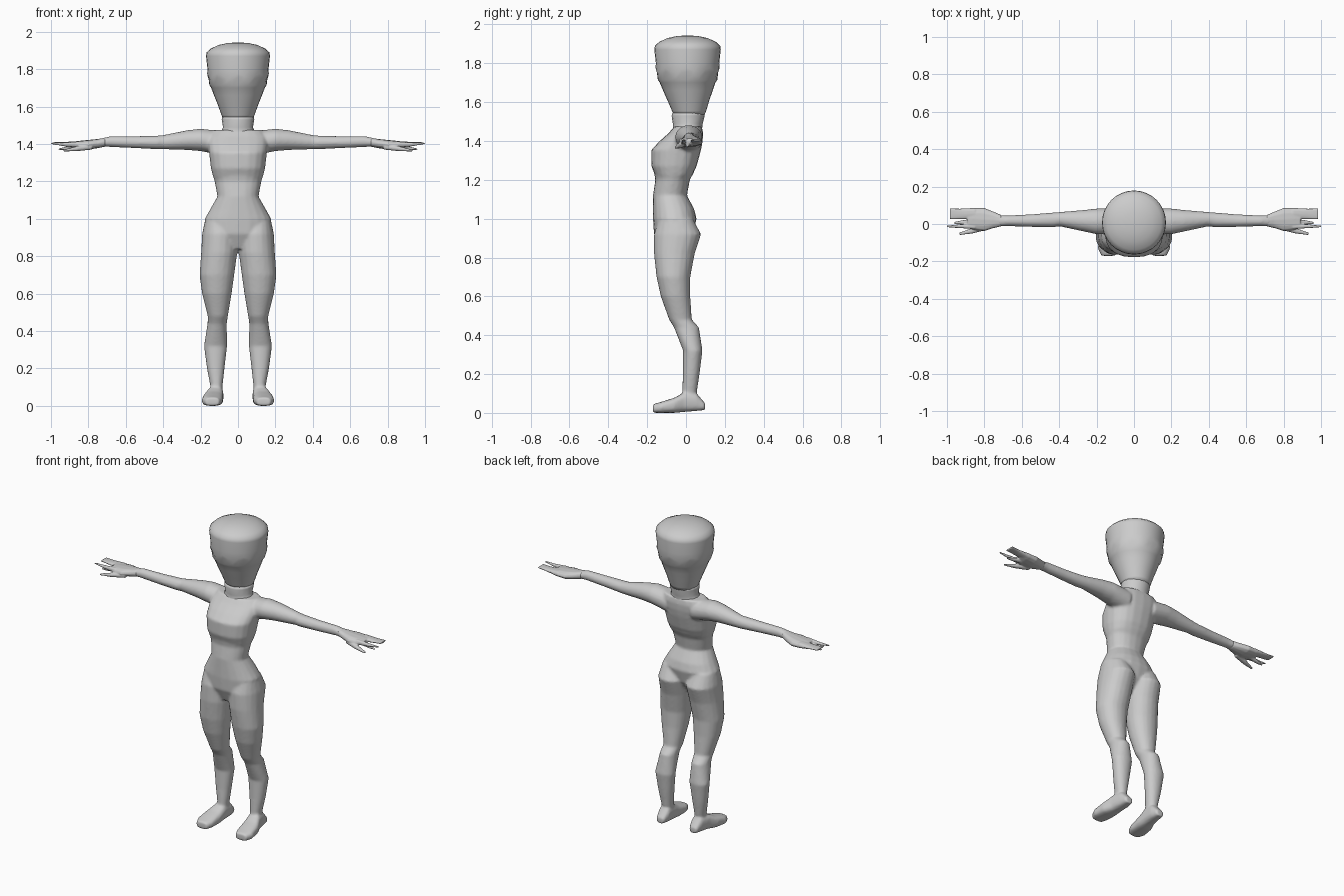
import bpy, bmesh, math

AXES = {'X': (1, 2, 0), 'Y': (0, 2, 1), 'Z': (0, 1, 2)}  # indices of a, b, t


def loft(bm, axis, sections, sides=20, p=2.0, s=1):
    """Closed skin through rings (t, a_min, a_max, b_min, b_max); s=-1 mirrors in x."""
    ia, ib, it = AXES[axis]
    rings = []
    for t, a0, a1, b0, b1 in sections:
        ring = []
        for i in range(sides):
            ang = 2 * math.pi * i / sides
            c, d = math.cos(ang), math.sin(ang)
            co = [0, 0, 0]
            co[ia] = (a0 + a1) / 2 + (a1 - a0) / 2 * math.copysign(abs(c) ** (2 / p), c)
            co[ib] = (b0 + b1) / 2 + (b1 - b0) / 2 * math.copysign(abs(d) ** (2 / p), d)
            co[it] = t
            co[0] *= s
            ring.append(bm.verts.new(co))
        rings.append(ring)
    faces = [bm.faces.new(rings[0]), bm.faces.new(rings[-1][::-1])]
    for r, q in zip(rings, rings[1:]):
        for i in range(sides):
            j = (i + 1) % sides
            faces.append(bm.faces.new((r[i], q[i], q[j], r[j])))
    bmesh.ops.recalc_face_normals(bm, faces=faces)


def finish(bm, name, voxel=0, smooth=0):
    me = bpy.data.meshes.new(name)
    bm.to_mesh(me)
    bm.free()
    ob = bpy.data.objects.new(name, me)
    bpy.context.collection.objects.link(ob)
    if voxel:
        m = ob.modifiers.new("blend", 'REMESH')
        m.mode = 'VOXEL'
        m.voxel_size = voxel
        m.use_smooth_shade = True
        m = ob.modifiers.new("soften", 'SMOOTH')
        m.factor, m.iterations = 0.5, smooth
    for f in me.polygons:
        f.use_smooth = True
    return ob


# body: torso, legs, feet and arms blended into one skin
bm = bmesh.new()
loft(bm, 'Z', [
    (0.84, -.10, .10, -.13, -.02), (0.92, -.17, .17, -.165, .035),
    (1.00, -.178, .178, -.17, .055), (1.05, -.15, .15, -.17, .042),
    (1.12, -.11, .11, -.17, .005), (1.20, -.125, .125, -.158, .02),
    (1.24, -.138, .138, -.165, .042)], p=2.2)
loft(bm, 'Z', [
    (1.22, -.132, .132, -.158, .03), (1.27, -.145, .145, -.178, .055),
    (1.355, -.155, .155, -.178, .078), (1.40, -.16, .16, -.135, .086),
    (1.44, -.16, .16, -.09, .088), (1.475, -.13, .13, -.06, .082)], p=2.4)
leg = [
    (1.00, .03, .175, -.14, .035), (0.92, .0, .192, -.165, .078),
    (0.82, .004, .197, -.165, .045), (0.70, .02, .206, -.152, .022),
    (0.60, .034, .192, -.13, .022), (0.48, .054, .162, -.087, .03),
    (0.44, .06, .163, -.062, .067), (0.32, .058, .182, -.015, .085),
    (0.20, .072, .166, -.016, .07), (0.10, .083, .147, -.02, .055),
    (0.05, .08, .15, -.03, .06)]
foot = [
    (-.17, .10, .175, .0, .045), (-.13, .083, .194, .0, .056),
    (-.06, .078, .186, .0, .078), (-.01, .078, .165, .005, .105),
    (.055, .078, .153, .01, .10), (.098, .09, .142, .015, .05)]
arm = [
    (.09, -.055, .085, 1.34, 1.47), (.20, -.055, .083, 1.362, 1.482),
    (.27, -.04, .075, 1.368, 1.474), (.40, -.012, .064, 1.372, 1.448),
    (.43, -.018, .062, 1.372, 1.445), (.55, -.016, .052, 1.378, 1.442),
    (.68, -.012, .046, 1.384, 1.442), (.735, -.014, .05, 1.386, 1.43)]
for s in (1, -1):
    loft(bm, 'Z', leg, s=s, p=2.1)
    loft(bm, 'Y', foot, s=s, p=2.8)
    loft(bm, 'X', arm, s=s)
finish(bm, "body", 0.008, 5)

# hands: palm, broad finger pair, two single fingers and thumb
hand = [
    [(.71, -.013, .048, 1.386, 1.434), (.75, -.022, .066, 1.378, 1.427),
     (.80, -.038, .086, 1.37, 1.422), (.86, -.03, .086, 1.376, 1.416),
     (.89, -.022, .084, 1.385, 1.412)],
    [(.85, .025, .086, 1.378, 1.416), (.93, .025, .083, 1.392, 1.411),
     (.985, .025, .086, 1.40, 1.41)],
    [(.85, -.028, .0, 1.382, 1.414), (.93, -.022, -.002, 1.388, 1.408),
     (1.0, -.018, -.008, 1.40, 1.408)],
    [(.85, -.002, .028, 1.375, 1.41), (.92, -.003, .02, 1.368, 1.386),
     (.96, .0, .012, 1.368, 1.376)],
    [(.78, -.03, .0, 1.37, 1.40), (.86, -.05, -.02, 1.362, 1.388),
     (.935, -.06, -.046, 1.36, 1.37)]]
for s, side in ((1, "left"), (-1, "right")):
    bm = bmesh.new()
    for part in hand:
        loft(bm, 'X', part, sides=12, p=2.3, s=s)
    finish(bm, side + "_hand", 0.004, 3)

# neck
bm = bmesh.new()
loft(bm, 'Z', [(1.43, -.12, .12, -.08, .085), (1.465, -.092, .092, -.068, .083),
               (1.49, -.08, .08, -.068, .086), (1.53, -.087, .087, -.074, .096),
               (1.545, -.085, .085, -.07, .096)], sides=16)
finish(bm, "neck")

# head: tapered oval with a scalloped brow line
bm = bmesh.new()
loft(bm, 'Z', [(z, -r, r, y - r, y + r) for z, r, y in [
    (1.535, .080, .016), (1.555, .088, .016), (1.61, .108, .012), (1.66, .128, .01),
    (1.70, .143, .008), (1.715, .153, .008), (1.745, .158, .008), (1.765, .165, .008),
    (1.80, .163, .008), (1.87, .171, .008), (1.89, .168, .008), (1.91, .146, .008),
    (1.93, .103, .008), (1.94, .055, .008), (1.943, .012, .008)]], sides=32)
for v in bm.verts:
    if 1.74 < v.co.z < 1.77:
        v.co.z += 0.012 * math.cos(8 * math.atan2(v.co.y, v.co.x))
finish(bm, "head")
